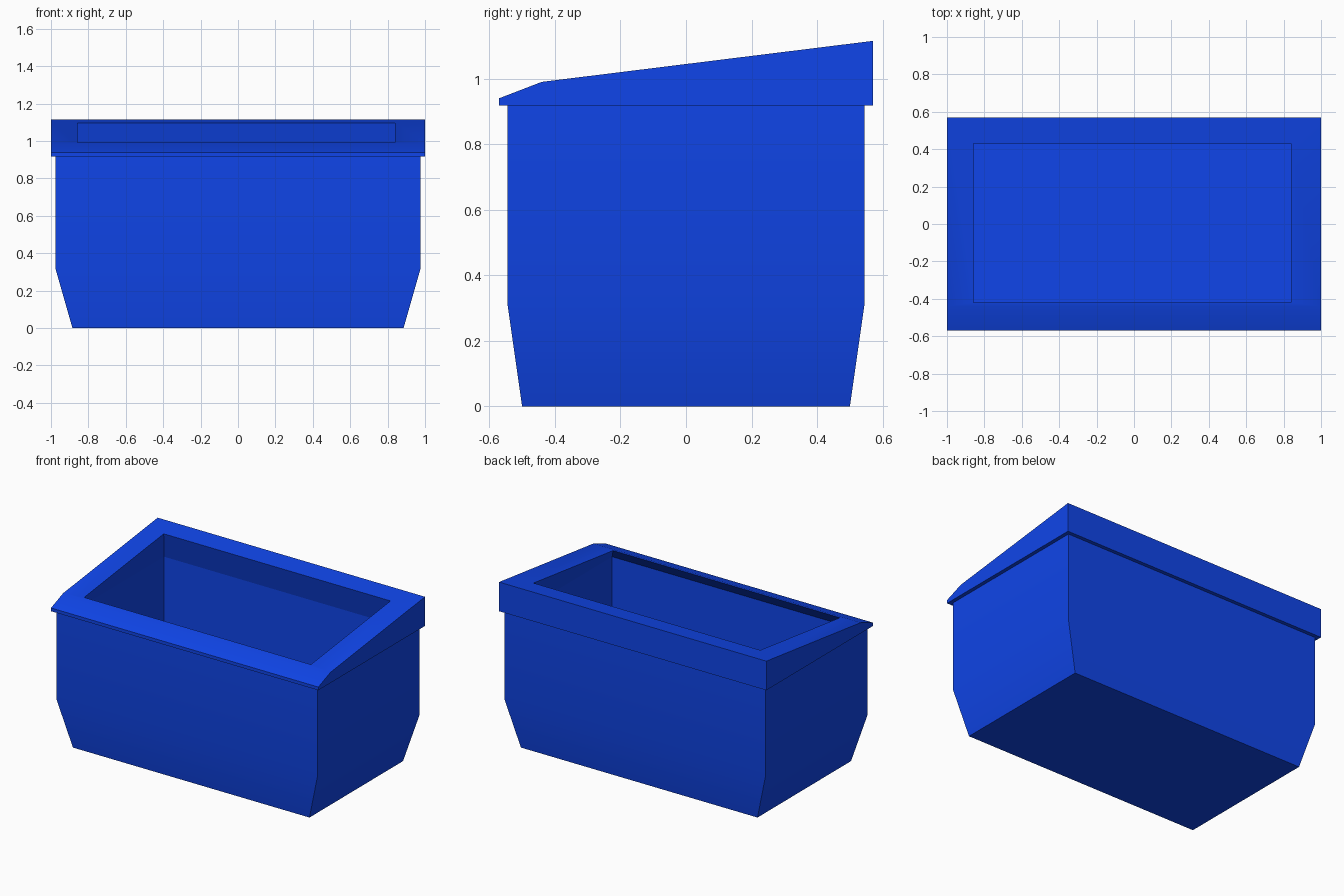
import bpy, bmesh, math

if "Cube" in bpy.data.objects:
    bpy.data.objects.remove(bpy.data.objects["Cube"])

blue = bpy.data.materials.new("blue_plastic")
blue.diffuse_color = (0.005, 0.06, 0.82, 1)
blue.use_nodes = True
blue.node_tree.nodes["Principled BSDF"].inputs["Base Color"].default_value = blue.diffuse_color


def ring(x0, x1, y0, y1, z_front, z_back=None):
    """Rectangle, counter-clockwise from above, optionally sloped front to back."""
    zb = z_front if z_back is None else z_back
    return [(x0, y0, z_front), (x1, y0, z_front), (x1, y1, zb), (x0, y1, zb)]


def box_ring(hx, hy, z):
    return ring(-hx, hx, -hy, hy, z)


def loft(name, rings, cap_start=False, cap_end=False):
    """Skin a sequence of four-cornered rings, soft at shallow bends only."""
    bm = bmesh.new()
    rows = [[bm.verts.new(p) for p in r] for r in rings]
    for a, b in zip(rows, rows[1:]):
        for i in range(4):
            j = (i + 1) % 4
            bm.faces.new((a[i], a[j], b[j], b[i]))
    if cap_start:
        bm.faces.new(rows[0][::-1])
    if cap_end:
        bm.faces.new(rows[-1])
    bmesh.ops.remove_doubles(bm, verts=bm.verts, dist=1e-5)
    mesh = bpy.data.meshes.new(name)
    bm.to_mesh(mesh)
    bm.free()
    mesh.materials.append(blue)
    obj = bpy.data.objects.new(name, mesh)
    bpy.context.collection.objects.link(obj)
    bpy.ops.object.select_all(action='DESELECT')
    obj.select_set(True)
    bpy.context.view_layer.objects.active = obj
    bpy.ops.object.shade_smooth_by_angle(angle=math.radians(20))
    return obj


def slope(y):
    """Height of the tilted rim top at depth y."""
    return 0.99 + (y + 0.44) * 0.125 / 1.01


RIM_Z, BEND_Z, FLOOR_Z = 0.918, 0.315, 0.09
HX, HY = 1.0, 0.57

# Outer tub: tapered foot, then straight walls
loft("tub_outer", [box_ring(0.885, 0.50, 0), box_ring(0.975, 0.545, BEND_Z),
                   box_ring(0.975, 0.545, RIM_Z)], cap_start=True)

# Inner walls, straight down to a flat floor
loft("tub_inner", [box_ring(0.885, 0.475, RIM_Z), box_ring(0.885, 0.475, FLOOR_Z)],
     cap_end=True)

# Overhanging rim: ledge, side band, front lip, sloped top, undercut opening
loft("rim", [box_ring(0.975, 0.545, RIM_Z),
             box_ring(HX, HY, RIM_Z),
             ring(-HX, HX, -HY, HY, 0.94, slope(HY)),
             ring(-HX, HX, -0.44, HY, 0.99, slope(HY)),
             ring(-0.857, 0.84, -0.42, 0.43, slope(-0.42), slope(0.43)),
             box_ring(0.885, 0.475, RIM_Z)])
